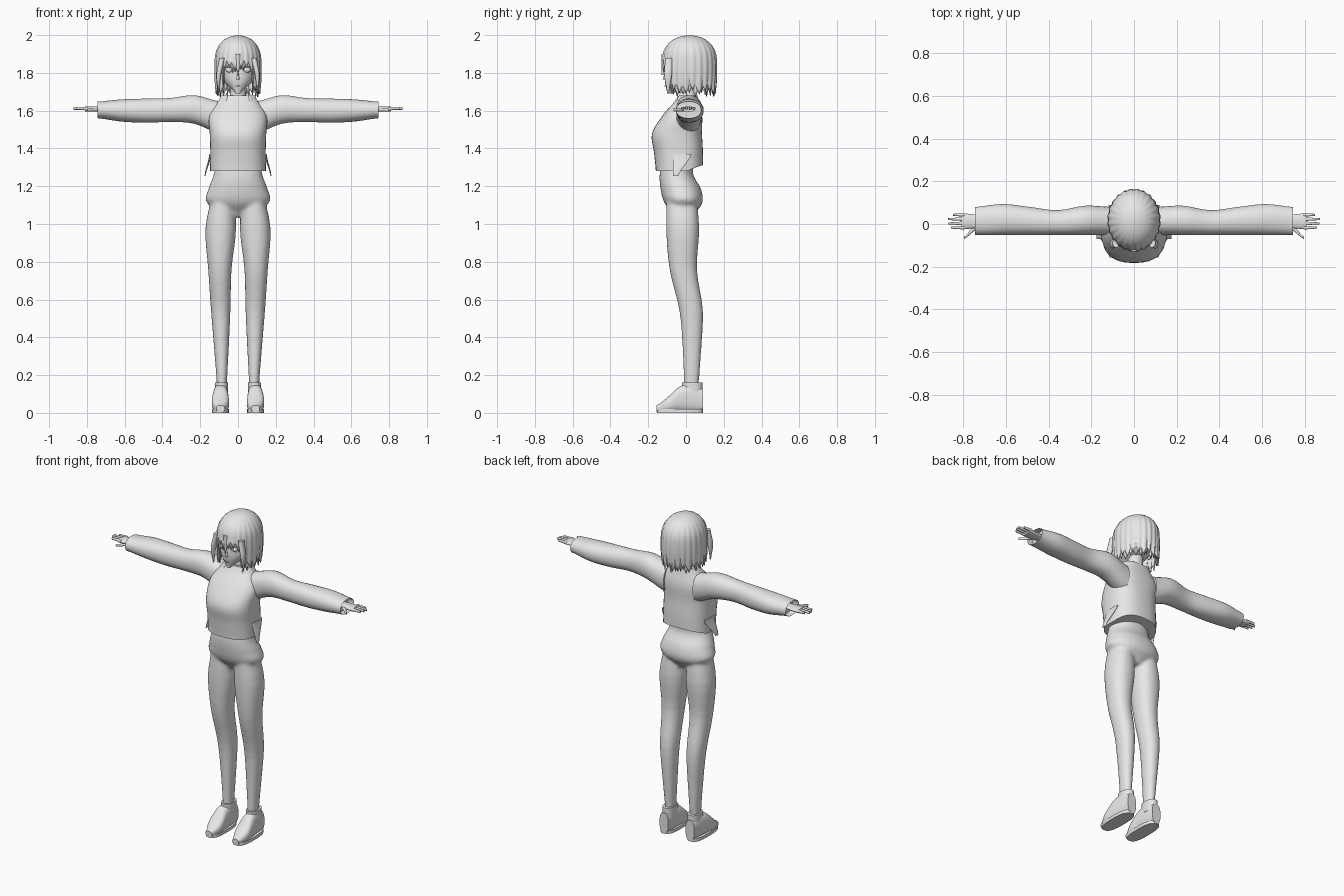
import bpy, bmesh, math

cube = bpy.data.objects.get("Cube")
if cube:
    bpy.data.objects.remove(cube, do_unlink=True)

GREY = (0.8, 0.8, 0.8, 1)
material = bpy.data.materials.new("light_grey")
material.use_nodes = True
material.diffuse_color = GREY
material.node_tree.nodes["Principled BSDF"].inputs["Base Color"].default_value = GREY


def finish(name, bm, mirror=False):
    bmesh.ops.recalc_face_normals(bm, faces=bm.faces)
    mesh = bpy.data.meshes.new(name)
    bm.to_mesh(mesh)
    bm.free()
    mesh.materials.append(material)
    ob = bpy.data.objects.new(name, mesh)
    bpy.context.collection.objects.link(ob)
    bpy.ops.object.select_all(action='DESELECT')
    ob.select_set(True)
    bpy.context.view_layer.objects.active = ob
    bpy.ops.object.shade_smooth_by_angle(angle=math.radians(50))
    if mirror:
        ob.modifiers.new("mirror", 'MIRROR').use_mirror_merge = False
    return ob


def along(values, t):
    """Smooth curve through evenly spaced values, or a plain constant."""
    if isinstance(values, (int, float)):
        return values
    last = len(values) - 1
    i = min(int(t * last), last - 1)
    f = t * last - i
    a, b, c, d = (values[min(max(k, 0), last)] for k in range(i - 1, i + 3))
    bend = (2 * a - 5 * b + 4 * c - d) * f + (3 * b - a - 3 * c + d) * f * f
    return b + ((c - a) + bend) * f / 2


def mirrored(values):
    """Low and high limits that are symmetric about the middle."""
    return [-v for v in values], values


def loft(bm, axis, span, first, second, power=2.2, sides=28, steps=20):
    """Closed skin along an axis; first and second are (low, high) limits."""
    rows = []
    for s in range(steps + 1):
        t = s / steps
        place = span[0] + (span[1] - span[0]) * t
        row = []
        for k in range(sides):
            turn = math.tau * (k + 0.5) / sides
            point = []
            for (low, high), wave in ((first, math.cos(turn)), (second, math.sin(turn))):
                low, high = along(low, t), along(high, t)
                swing = math.copysign(abs(wave) ** (2 / power), wave)
                point.append((low + high + (high - low) * swing) / 2)
            point.insert('xyz'.index(axis), place)
            row.append(bm.verts.new(point))
        rows.append(row)
    for lower, upper in zip(rows, rows[1:]):
        for k in range(sides):
            j = (k + 1) % sides
            bm.faces.new((lower[k], lower[j], upper[j], upper[k]))
    bm.faces.new(rows[0])
    return bm.faces.new(rows[-1])


def part(name, axis, span, first, second, mirror=False, **options):
    bm = bmesh.new()
    loft(bm, axis, span, first, second, **options)
    return finish(name, bm, mirror)


def ball(name, centre, size, mirror=False):
    bm = bmesh.new()
    bmesh.ops.create_uvsphere(bm, u_segments=20, v_segments=12, radius=1)
    bmesh.ops.scale(bm, verts=bm.verts, vec=size)
    bmesh.ops.translate(bm, verts=bm.verts, vec=centre)
    return finish(name, bm, mirror)


# Leggings: pelvis and both legs fused into one skin
bm = bmesh.new()
loft(bm, 'z', (0.1, 1.2),
     ((0.06, 0.05, 0.04, 0.034, 0.01, 0.03), (0.11, 0.125, 0.143, 0.158, 0.172, 0.13)),
     ((-0.01, -0.017, -0.035, -0.087, -0.105, -0.1), (0.065, 0.08, 0.09, 0.058, 0.07, 0.05)))
bmesh.ops.mirror(bm, geom=bm.verts[:] + bm.edges[:] + bm.faces[:], axis='X', merge_dist=0)
loft(bm, 'z', (1.04, 1.33), mirrored((0.04, 0.165, 0.157, 0.13, 0.12)),
     ((-0.06, -0.115, -0.135, -0.14, -0.13), (0.04, 0.087, 0.08, 0.04, 0.04)))
leggings = finish("leggings", bm)
fuse = leggings.modifiers.new("fuse", 'REMESH')
fuse.mode, fuse.voxel_size, fuse.use_smooth_shade = 'VOXEL', 0.01, True
soften = leggings.modifiers.new("soften", 'SMOOTH')
soften.iterations = 5

# Shoes: upper, ankle collar and flat sole
part("shoe_upper", 'y', (-0.157, 0.09),
     ((0.07, 0.048, 0.05, 0.053, 0.06), (0.115, 0.138, 0.135, 0.128, 0.12)),
     (0.005, (0.04, 0.085, 0.14, 0.15, 0.13)), mirror=True, power=2.6)
part("shoe_collar", 'z', (0.09, 0.16), (0.052, 0.123), (-0.022, 0.087), mirror=True)
part("shoe_sole", 'z', (0, 0.02), (0.048, 0.138), (-0.155, 0.09), mirror=True, power=2.8)

# Boxy cropped shirt, its hem raised at the back
shirt = part("shirt", 'z', (1.28, 1.68), mirrored((0.148, 0.147, 0.15, 0.152, 0.09)),
             ((-0.16, -0.17, -0.18, -0.12, -0.04), (0.09, 0.09, 0.085, 0.085, 0.06)),
             power=2.5, sides=40)
for v in shirt.data.vertices:
    v.co.z += max(0, v.co.y) * max(0, 1.34 - v.co.z) * 6
part("shirt_side_flap", 'z', (1.37, 1.255), ((0.138, 0.172), (0.152, 0.177)),
     (-0.07, (0.03, -0.04)), mirror=True)
part("collar_point", 'z', (1.65, 1.7), ((0.05, 0.054), (0.085, 0.058)),
     ((-0.05, -0.03), (0.02, 0)), mirror=True)

# Puffy sleeves with hollow cuffs
bm = bmesh.new()
cuff = loft(bm, 'x', (0.1, 0.745), (-0.052, (0.08, 0.086, 0.065, 0.08, 0.094, 0.08)),
            ((1.48, 1.53, 1.54, 1.536, 1.542, 1.56), (1.65, 1.682, 1.667, 1.664, 1.66, 1.648)))
bmesh.ops.inset_individual(bm, faces=[cuff], thickness=0.012)
bmesh.ops.translate(bm, verts=cuff.verts[:], vec=(-0.04, 0, 0))
finish("sleeve", bm, True)

# Hands: palm, four fingers and a splayed thumb
part("palm", 'x', (0.68, 0.81), ((-0.015, -0.025), (0.04, 0.05)), (1.595, 1.622), mirror=True)
for i, tip in enumerate((0.858, 0.87, 0.872, 0.85)):
    y = 0.02 * i - 0.017
    part("finger_%d" % (i + 1), 'x', (0.795, tip), ((y - 0.009, y - 0.005), (y + 0.009, y + 0.005)),
         (1.604, 1.62), mirror=True, sides=10, steps=4)
part("thumb", 'x', (0.735, 0.797), ((-0.025, -0.07), (0.01, -0.06)), (1.596, 1.612),
     mirror=True, sides=12, steps=4)

# Neck and head with a pointed chin
part("neck", 'z', (1.62, 1.76), mirrored((0.055, 0.042, 0.042)), (-0.03, 0.055))
part("head", 'z', (1.69, 1.96), mirrored((0.012, 0.08, 0.097, 0.096, 0.05)),
     ((-0.1, -0.112, -0.11, -0.1, -0.04), (-0.07, 0.09, 0.125, 0.13, 0.07)))
part("nose", 'z', (1.765, 1.81), mirrored((0.008, 0.004)), ((-0.124, -0.11), -0.09), sides=12)
ball("ear", (0.1, 0.018, 1.8), (0.01, 0.022, 0.035), True)
ball("mouth", (0, -0.11, 1.73), (0.015, 0.004, 0.003))

# Eyes and lash lines laid on the face
ball("eye", (0.045, -0.098, 1.817), (0.021, 0.01, 0.015), True)
ball("lash_line", (0.045, -0.098, 1.833), (0.026, 0.014, 0.004), True)


def hair_shell(name, scale, drop, turn):
    """Ridged locks from the crown, with a jagged hem and an open face."""
    bm = bmesh.new()
    columns, per_lock, levels = 144, 6, 16
    crown, dome, middle = 1.87, 0.128, 0.018
    grid = []
    for c in range(columns):
        lock, k = divmod(c, per_lock)
        angle = math.tau * (c + turn) / columns
        ridge = 1 - abs(2 * k / per_lock - 1)
        over_face = math.cos(angle) > 0.75
        hem = (1.855 if over_face else 1.735) - drop - 0.04 * ridge
        hem += 0.012 * math.sin(lock * 2.4 + turn)
        column = []
        for i in range(1, levels + 1):
            t = 2 * i / levels
            if t <= 1:
                swell = math.sin(t * math.pi / 2) ** 0.88
                z = crown + dome * math.cos(t * math.pi / 2)
            else:
                fall = t - 1
                swell = 1 + 0.02 * math.sin(fall * math.pi) - 0.05 * fall * fall
                z = crown + (hem - crown) * fall
            swell *= scale * (1 + 0.035 * (ridge - 0.6) * min(1, t))
            column.append(bm.verts.new((0.123 * swell * math.sin(angle),
                                        middle - 0.145 * swell * math.cos(angle), z)))
        grid.append(column)
    top = bm.verts.new((0, middle, 2))
    for left, right in zip(grid, grid[1:] + grid[:1]):
        bm.faces.new((top, left[0], right[0]))
        for i in range(levels - 1):
            bm.faces.new((left[i], left[i + 1], right[i + 1], right[i]))
    shell = finish(name, bm)
    shell.modifiers.new("thickness", 'SOLIDIFY').thickness = 0.006


# Two layers of bobbed hair, offset by half a lock
hair_shell("hair_outer_locks", 1, 0, 0)
hair_shell("hair_inner_locks", 0.94, 0.01, 3)

# Thin locks framing the face and falling between the eyes
part("face_lock", 'z', (1.88, 1.695), ((0.07, 0.09, 0.1), (0.1, 0.114, 0.105)),
     ((-0.11, -0.115, -0.1), (-0.07, -0.075, -0.09)), mirror=True)
part("centre_lock", 'z', (1.9, 1.79), mirrored((0.015, 0.012, 0.002)),
     (-0.13, (-0.1, -0.11, -0.12)), sides=12)
